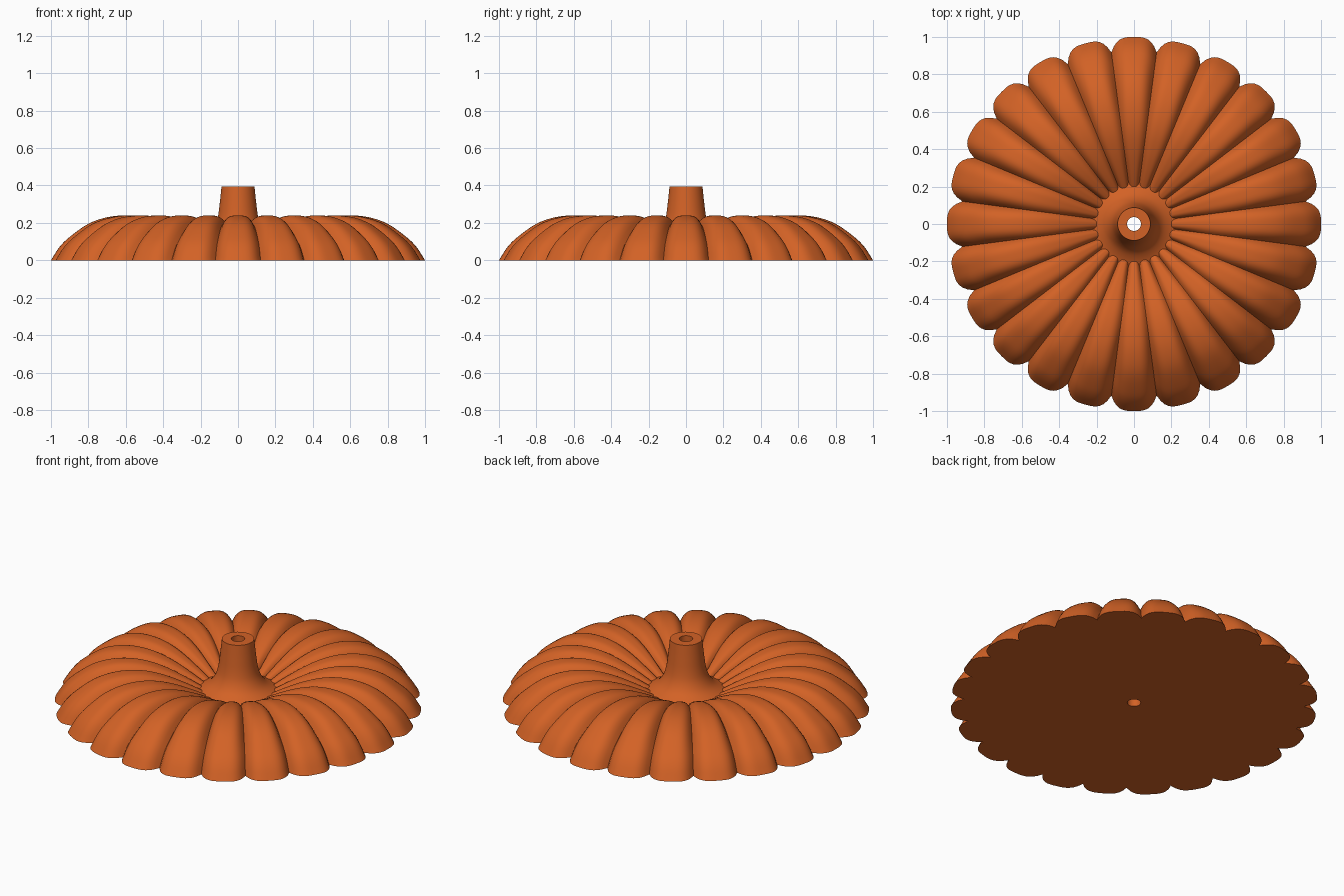
import bpy, math
from mathutils import Vector

if "Cube" in bpy.data.objects:
    bpy.data.objects.remove(bpy.data.objects["Cube"])

LOBES, STEPS, SUB = 24, 14, 4

orange = bpy.data.materials.new("pumpkin orange")
orange.diffuse_color = (0.65, 0.122, 0.019, 1)
orange.use_nodes = True
orange.node_tree.nodes["Principled BSDF"].inputs["Base Color"].default_value = orange.diffuse_color


def smooth_path(pts, sub):
    """Catmull-Rom curve through (radius, height) points."""
    p = [Vector(q) for q in pts]
    p = [2 * p[0] - p[1]] + p + [2 * p[-1] - p[-2]]
    out = []
    for a, b, c, d in zip(p, p[1:], p[2:], p[3:]):
        for k in range(sub):
            t = k / sub
            out.append(0.5 * (2 * b + (c - a) * t + (2 * a - 5 * b + 4 * c - d) * t * t
                              + (3 * b - a - 3 * c + d) * t ** 3))
    return out + [p[-2]]


def ring_solid(name, columns, angle):
    """Closed ring-shaped solid from one profile per angular column."""
    n, m = len(columns), len(columns[0])
    verts = []
    for i, col in enumerate(columns):
        a = math.tau * i / n
        verts += [(r * math.cos(a), r * math.sin(a), z) for r, z in col]
    faces = [(i * m + j, (i + 1) % n * m + j, (i + 1) % n * m + (j + 1) % m, i * m + (j + 1) % m)
             for i in range(n) for j in range(m)]
    mesh = bpy.data.meshes.new(name)
    mesh.from_pydata(verts, [], faces)
    mesh.materials.append(orange)
    obj = bpy.data.objects.new(name, mesh)
    bpy.context.collection.objects.link(obj)
    bpy.context.view_layer.objects.active = obj
    obj.select_set(True)
    bpy.ops.object.mode_set(mode='EDIT')
    bpy.ops.mesh.select_all(action='SELECT')
    bpy.ops.mesh.normals_make_consistent(inside=False)
    bpy.ops.object.mode_set(mode='OBJECT')
    bpy.ops.object.shade_smooth_by_angle(angle=math.radians(angle))
    obj.select_set(False)
    return obj


# Ribbed body: blend from the crest profile to the groove profile across each lobe
crest = smooth_path([(1, 0), (.955, .07), (.9, .125), (.8, .195), (.7, .23), (.6, .24),
                     (.5, .23), (.4, .2), (.3, .155), (.2, .1), (.14, .06)], SUB)
groove = smooth_path([(.925, 0), (.885, .055), (.835, .1), (.74, .155), (.65, .188), (.56, .203),
                      (.47, .195), (.38, .167), (.29, .122), (.2, .075), (.14, .045)], SUB)
columns = []
for i in range(LOBES * STEPS):
    t = (i + STEPS // 2) % STEPS / (STEPS / 2) - 1      # -1..1 across one lobe
    w = abs(t) ** 3.2
    flat = 1 / math.cos(t * math.pi / LOBES)            # flattens the lobe ends
    col = []
    for c, g in zip(crest, groove):
        p = c.lerp(g, w)
        col.append((p.x * (flat * (1 - w) + w), p.y))
    columns.append(col + [(.037, .03), (.037, 0)])
ring_solid("ribbed_body", columns, 40)

# Hollow stem with a flared foot
outside = smooth_path([(.088, .395), (.097, .31), (.107, .235), (.122, .18), (.15, .135),
                       (.19, .105), (.24, .082)], SUB)
stem = [(.037, .03), (.037, .395)] + [tuple(p) for p in outside] + [(.2, .03)]
ring_solid("stem", [stem] * 48, 35)
